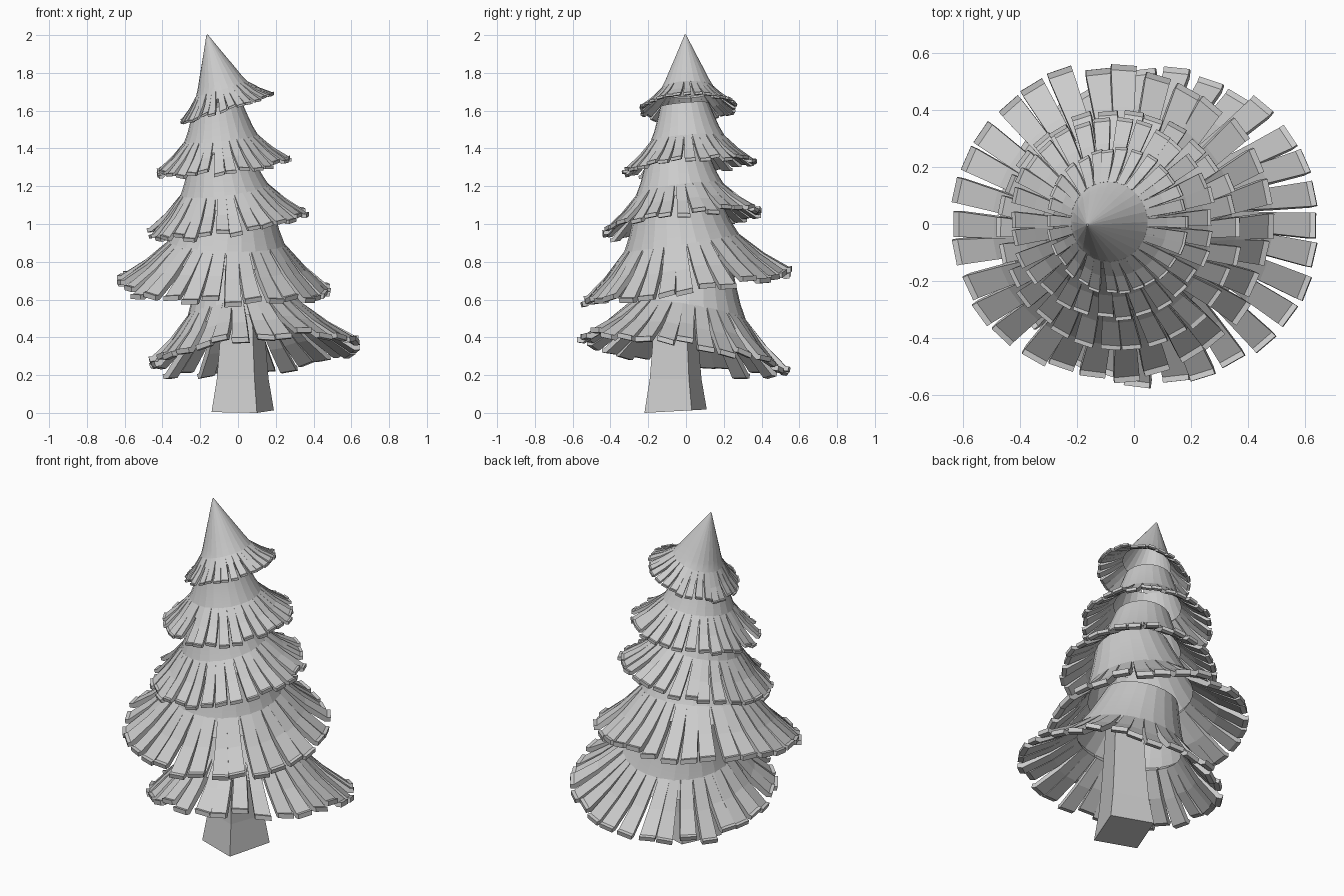
import bpy, bmesh, math, random
from mathutils import Vector, Matrix

if "Cube" in bpy.data.objects:
    bpy.data.objects.remove(bpy.data.objects["Cube"])

random.seed(11)
SIDES, SLATS = 24, 30
# foliage profiles as (radius, height), relative to the rim radius
TOP_CONE = [(0.66, 0.25), (0.56, 0.37), (0.46, 0.56), (0.38, 0.74), (0.20, 1.13), (0.015, 1.54)]
LOW_CONE = [(0.66, 0.25), (0.56, 0.37), (0.48, 0.54), (0.41, 0.74), (0.36, 0.90)]
BOARD = [(0.54, 0.405), (0.75, 0.185), (0.955, 0.015), (0.99, 0.015)]


def finish(bm, name):
    bmesh.ops.recalc_face_normals(bm, faces=bm.faces)
    me = bpy.data.meshes.new(name)
    bm.to_mesh(me)
    bm.free()
    ob = bpy.data.objects.new(name, me)
    bpy.context.collection.objects.link(ob)
    return ob


def loft(bm, rings, cap_start=False, cap_end=False):
    rows = [[bm.verts.new(p) for p in ring] for ring in rings]
    n = len(rows[0])
    for a, b in zip(rows, rows[1:]):
        for i in range(n):
            j = (i + 1) % n
            bm.faces.new((a[i], a[j], b[j], b[i]))
    if cap_start:
        bm.faces.new(rows[0][::-1])
    if cap_end:
        bm.faces.new(rows[-1])


def tier(name, centre, R, slope_x, slope_y, cone=LOW_CONE, lean=(0, 0)):
    # tilted frame whose base plane follows the rim, plus a sideways lean
    up = Vector((-slope_x, -slope_y, 1)).normalized()
    M = Matrix.Translation(centre) @ Vector((0, 0, 1)).rotation_difference(up).to_matrix().to_4x4()
    shear = Matrix.Identity(4)
    shear[0][2], shear[1][2] = lean
    M = M @ shear

    # open cone
    bm = bmesh.new()
    loft(bm, [[M @ Vector((r * R * math.cos(i * math.tau / SIDES),
                           r * R * math.sin(i * math.tau / SIDES), h * R))
               for i in range(SIDES)] for r, h in cone], cap_end=cone is TOP_CONE)
    ob = finish(bm, name + "_cone")
    bpy.ops.object.select_all(action='DESELECT')
    ob.select_set(True)
    bpy.context.view_layer.objects.active = ob
    bpy.ops.object.shade_smooth_by_angle(angle=math.radians(12))

    # ring of flaring boards with a short flat lip
    bm = bmesh.new()
    t = 0.055 * R
    for k in range(SLATS):
        ang = (k + random.uniform(-0.14, 0.14)) * math.tau / SLATS
        S = M @ Matrix.Rotation(ang, 4, 'Z')
        length = random.uniform(-0.025, 0.025)
        droop = random.uniform(-0.04, 0.035)
        roll = random.uniform(-0.014, 0.014) * R
        rings = []
        for i, (r, h) in enumerate(BOARD):
            f = min(i / 2, 1)
            r, h = (r + length * f) * R, (h + droop * f) * R
            w = (0.056 + 0.023 * f) * R
            out = t * (-0.6, -0.6, -0.4, -0.1)[i]
            q = roll * f
            rings.append([S @ Vector(p) for p in (
                (r, -w, h - q), (r, w, h + q),
                (r + out, w, h + q - t * 0.85), (r + out, -w, h - q - t * 0.85))])
        loft(bm, rings, True, True)
    finish(bm, name + "_boards")


# tapered square trunk
corners = [(0.075, -0.165), (0.165, 0.085), (-0.075, 0.165), (-0.165, -0.085)]
bm = bmesh.new()
loft(bm, [[(0.025 + x * s, -0.055 + y * s, z + 0.055 * lift * (y + 0.165)) for x, y in corners]
          for z, s, lift in ((0, 1, 1), (0.18, 0.83, 0), (0.36, 0.74, 0), (0.72, 0.6, 0))], True, True)
finish(bm, "trunk")

# foliage tiers, bottom to top
tier("tier_1", (0.085, -0.01, 0.32), 0.565, 0.106, -0.165, lean=(-0.10, -0.06))
tier("tier_2", (-0.08, 0.005, 0.675), 0.565, -0.03, 0.155, lean=(0.06, 0.03))
tier("tier_3", (-0.05, -0.02, 1.01), 0.43, 0.13, 0.14, lean=(0, 0.06))
tier("tier_4", (-0.075, 0.02, 1.31), 0.36, 0.10, 0.085)
tier("tier_5", (-0.06, 0.012, 1.615), 0.26, 0.30, 0.04, TOP_CONE, lean=(0.03, 0))
